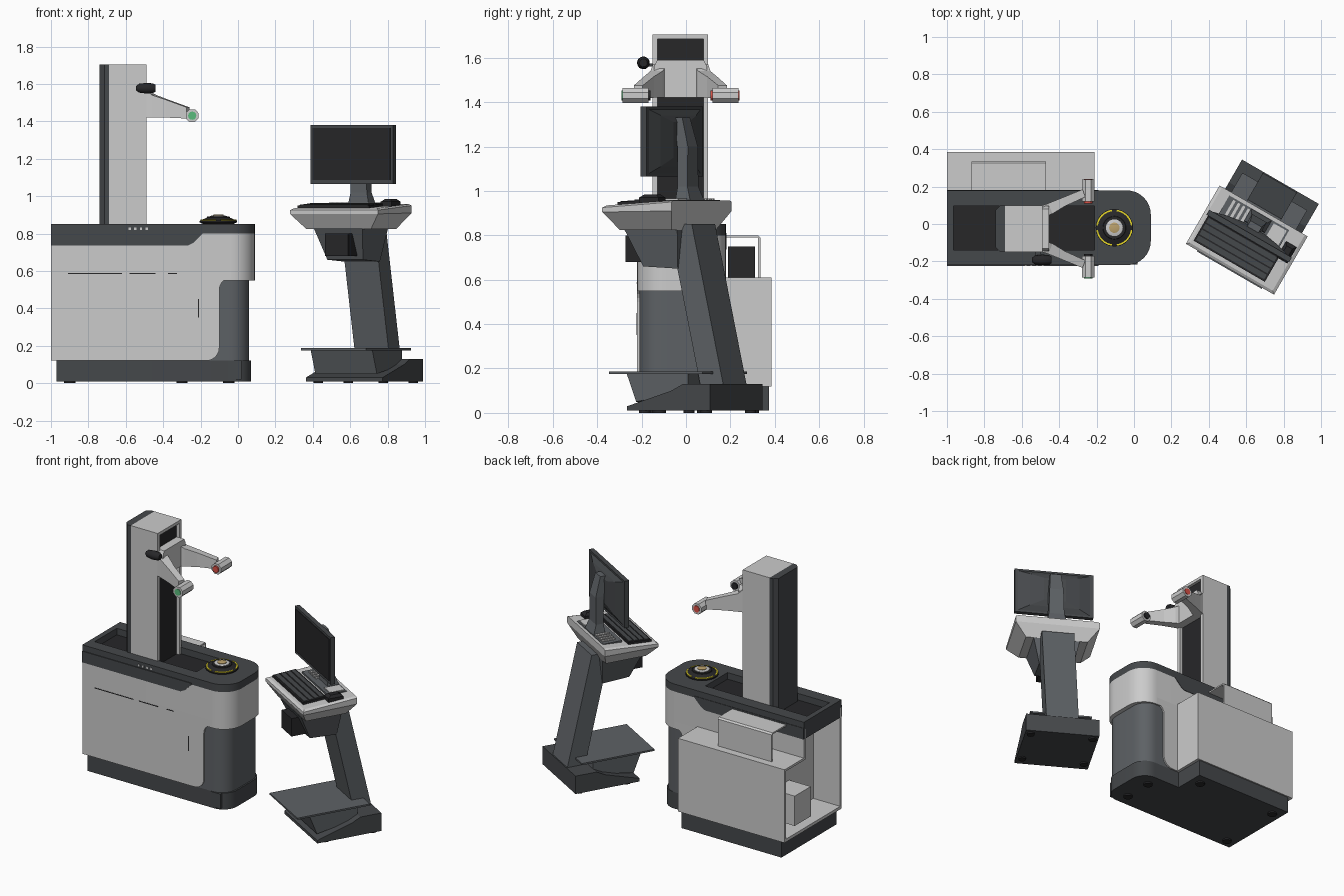
import bpy, bmesh
from math import sin, cos, pi, radians
from mathutils import Matrix, Vector

if "Cube" in bpy.data.objects:
    bpy.data.objects.remove(bpy.data.objects["Cube"])

LIGHT, MID, DARK, BLACK = (.58, .59, .58, 1), (.11, .12, .13, 1), (.06, .065, .07, 1), (.02, .02, .022, 1)
YELLOW, RED, GREEN, GOLD = (.8, .68, .02, 1), (.7, .08, .06, 1), (.1, .5, .2, 1), (.5, .36, .15, 1)
mats = {}


def material(col):
    if col not in mats:
        mats[col] = bpy.data.materials.new("finish_%d" % len(mats))
        mats[col].diffuse_color = col
    return mats[col]


def loft(name, rings, col, M=None, smooth=False):
    """Skin rings of equal length and cap both ends."""
    bm = bmesh.new()
    vs = [[bm.verts.new(p) for p in r] for r in rings]
    n = len(rings[0])
    for a, b in zip(vs, vs[1:]):
        for i in range(n):
            bm.faces.new((a[i], a[(i + 1) % n], b[(i + 1) % n], b[i]))
    bm.faces.new(vs[0])
    bm.faces.new(vs[-1])
    bmesh.ops.recalc_face_normals(bm, faces=bm.faces)
    me = bpy.data.meshes.new(name)
    bm.to_mesh(me)
    bm.free()
    if M:
        me.transform(M)
    ob = bpy.data.objects.new(name, me)
    bpy.context.collection.objects.link(ob)
    me.materials.append(material(col))
    if smooth:
        bpy.ops.object.select_all(action='DESELECT')
        ob.select_set(True)
        bpy.context.view_layer.objects.active = ob
        bpy.ops.object.shade_smooth_by_angle(angle=radians(35))
    return ob


def prism(name, pts, axis, a, b, col, M=None, smooth=False):
    """Extrude a 2D profile along x (y,z), y (x,z) or z (x,y)."""
    put = {'x': lambda p, t: (t, *p), 'y': lambda p, t: (p[0], t, p[1]), 'z': lambda p, t: (*p, t)}[axis]
    return loft(name, [[put(p, t) for p in pts] for t in (a, b)], col, M, smooth)


def box(name, x0, x1, y0, y1, z0, z1, col, M=None):
    return prism(name, [(x0, y0), (x1, y0), (x1, y1), (x0, y1)], 'z', z0, z1, col, M)


def rect(x0, x1, y0, y1, z0, z1=None):
    """Ring whose front edge is at z0 and back edge at z1."""
    z1 = z0 if z1 is None else z1
    return [(x0, y0, z0), (x1, y0, z0), (x1, y1, z1), (x0, y1, z1)]


def arc(cx, cy, r, a0, a1, n):
    return [(cx + r * cos(radians(a0 + (a1 - a0) * i / n)), cy + r * sin(radians(a0 + (a1 - a0) * i / n)))
            for i in range(n + 1)]


def footprint(x0, x1, y0, y1, r):
    """Rectangle with its two right-hand corners rounded."""
    return [(x0, y0)] + arc(x1 - r, y0 + r, r, -90, 0, 8) + arc(x1 - r, y1 - r, r, 0, 90, 8) + [(x0, y1)]


def turned(name, cx, cy, prof, col, n=32):
    loft(name, [[(x, y, z) for x, y in arc(cx, cy, r, 0, 360 - 360 / n, n - 1)] for r, z in prof], col, None, True)


# cabinet: plinth, dark lower end, light body and upper shell
prism("cabinet_plinth", footprint(-.97, .07, -.21, .17, .1), 'z', .01, .12, DARK, None, True)
box("rear_plinth", -.97, -.23, .16, .375, .01, .12, DARK)
prism("lower_end_column", footprint(-.2, .06, -.21, .17, .1), 'z', .12, .56, MID, None, True)
box("column_kick_panel", -.05, .02, -.216, -.2, .02, .12, DARK)
side = [(-.8, .12), (-.2, .12)] + arc(-.17, .19, .07, -80, 0, 5) + [(-.1, .5)] + arc(-.04, .5, .06, 180, 90, 5) + [(-.04, .6), (-.8, .6)]
prism("cabinet_body", side, 'y', -.22, .18, LIGHT)
prism("upper_shell", footprint(-.8, .09, -.22, .18, .13), 'z', .55, .8, LIGHT, None, True)

# open service bay at the left end
box("bay_front_wall", -1, -.8, -.22, -.205, .12, .8, LIGHT)
box("bay_inner_wall", -1, -.8, .165, .18, .6, .8, LIGHT)
box("bay_floor", -1, -.8, -.22, .385, .12, .14, LIGHT)
box("bay_rear_wall", -1, -.8, .37, .385, .12, .61, LIGHT)
box("bay_roof", -1, -.8, .165, .385, .595, .61, LIGHT)
box("bay_module", -.96, -.8, .05, .22, .16, .36, LIGHT)
box("rear_housing", -.8, -.21, .18, .385, .12, .61, LIGHT)

# sheet cover and fan on the rear housing
prism("fan_cover", [(.18, .8), (.325, .8), (.335, .79), (.335, .61), (.325, .61), (.325, .79), (.18, .79)], 'x', -.87, -.47, LIGHT)
box("fan", -.75, -.6, .19, .31, .61, .75, BLACK)

# dark worktop made of rails around a sunken tray
prism("worktop_end", footprint(-.21, .09, -.22, .18, .13), 'z', .8, .85, DARK, None, True)
box("worktop_front_rail", -1, -.21, -.22, -.14, .8, .85, DARK)
box("worktop_rear_rail", -1, -.21, .095, .18, .8, .85, DARK)
box("worktop_left_rail", -1, -.965, -.14, .095, .8, .85, DARK)
box("tray_floor", -.97, -.2, -.15, .1, .795, .806, BLACK)
fascia = [(-1, .735), (-.27, .735), (-.24, .75), (-.19, .8), (-.19, .81), (-1, .81)]
prism("front_fascia", fascia, 'y', -.225, -.2, DARK)
prism("rear_fascia", fascia, 'y', .165, .183, DARK)
box("left_fascia", -1, -.985, -.22, .18, .735, .81, DARK)

# front seams and buttons
for i, (x0, x1, z0, z1) in enumerate([(-.91, -.62, .583, .588), (-.58, -.44, .583, .588), (-.375, -.325, .583, .588), (-.214, -.209, .35, .45)]):
    box("panel_slot_%d" % i, x0, x1, -.222, -.21, z0, z1, BLACK)
for i in range(4):
    box("button_%d" % i, -.585 + i * .03, -.572 + i * .03, -.224, -.21, .82, .832, LIGHT)

# turntable
TX, TY = -.105, -.02
turned("turntable", TX, TY, [(.08, .85), (.1, .86), (.1, .868), (.062, .885), (.06, .89)], BLACK)
for i in range(4):
    a = 90 * i + 8
    prism("turntable_mark_%d" % i, arc(TX, TY, .097, a, a + 74, 8) + arc(TX, TY, .089, a + 74, a, 8), 'z', .866, .875, YELLOW)
turned("turntable_ring", TX, TY, [(.045, .888), (.045, .893), (.036, .896)], LIGHT)
turned("turntable_hub", TX, TY, [(.028, .89), (.028, .9), (.02, .902)], GOLD, 16)

# tower with a slot facing the turntable
box("tower_core", -.69, -.53, -.15, .1, .8, 1.705, LIGHT)
box("tower_side_front", -.53, -.49, -.15, -.128, .8, 1.705, LIGHT)
box("tower_side_rear", -.53, -.49, .078, .1, .8, 1.705, LIGHT)
box("tower_top", -.53, -.49, -.128, .078, 1.685, 1.705, LIGHT)
box("tower_slot", -.535, -.51, -.128, .078, .8, 1.685, BLACK)
prism("tower_back", [(-.69, -.15), (-.69, .1), (-.715, .1), (-.74, .075), (-.74, -.125), (-.715, -.15)], 'z', .8, 1.705, DARK)

# carriage and the two mirrored arms
CY = -.025
prism("carriage", [(CY - .12, 1.42), (CY + .12, 1.42), (CY + .12, 1.56), (CY + .105, 1.59), (CY - .105, 1.59), (CY - .12, 1.56)], 'x', -.52, -.455, LIGHT)
for s, side_name in ((-1, "front"), (1, "rear")):
    path = [(-.49, .06, -.49, .125, 1.42, 1.57), (-.435, .08, -.46, .135, 1.42, 1.54),
            (-.37, .12, -.385, .165, 1.42, 1.515), (-.26, .17, -.275, .21, 1.415, 1.475)]
    loft(side_name + "_arm", [[(a, CY + s * b, z0), (c, CY + s * d, z0), (c, CY + s * d, z1), (a, CY + s * b, z1)]
                              for a, b, c, d, z0, z1 in path], LIGHT)
    tip = [(x, z) for x, z in arc(-.245, 1.43, .037, 22, 337, 7)]
    prism(side_name + "_arm_tip", tip, 'y', CY + s * .145, CY + s * .262, LIGHT)
    dot = arc(-.245, 1.43, .022, 0, 330, 11)
    prism(side_name + "_tip_sensor", dot, 'y', CY + s * .135, CY + s * .15, RED if s > 0 else BLACK)
    prism(side_name + "_tip_lamp", dot, 'y', CY + s * .255, CY + s * .266, GREEN if s < 0 else RED)

# small camera beside the tower
cam = Matrix.Translation((-.49, -.192, 1.577)) @ Matrix.Rotation(radians(20), 4, 'X')
loft("camera", [[(x, y, z) for y, z in arc(0, 0, r, 0, 330, 11)] for x, r in
                ((-.055, .012), (-.04, .024), (0, .029), (.035, .026), (.05, .018))], BLACK, cam, True)
box("camera_bracket", -.53, -.5, -.185, -.145, 1.56, 1.575, DARK)

# operator desk, turned 30 degrees; local x is width and y is depth
K = Matrix.Translation((.603, -.086, 0)) @ Matrix.Rotation(radians(-30), 4, 'Z')
prism("desk_base", [(-.07, .01), (-.07, .03), (.16, .1), (.22, .13), (.36, .13), (.36, .01)], 'x', -.237, .237, DARK, K)
prism("footrest_support", [(-.1, .178), (-.05, .05), (.22, .1), (.22, .178)], 'x', -.19, .19, MID, K)
box("footrest", -.2, .2, -.186, .3, .176, .187, MID, K)
loft("desk_column", [rect(-.105, .105, .24, .36, .1), rect(-.105, .105, .07, .19, .85)], MID, K)
loft("desk_top", [rect(-.2, .2, -.13, .14, .825), rect(-.272, .272, -.18, .18, .905, .91),
                  rect(-.272, .272, -.18, .18, .925, .95), rect(-.255, .255, -.165, .18, .935, .957)], LIGHT, K)
loft("under_desk_housing", [rect(-.11, .11, -.06, .12, .66, .65), rect(-.15, .15, -.137, .14, .83)], MID, K)
box("controller_holder", -.06, .08, -.17, -.06, .68, .8, BLACK, K)

# keyboard, trackball and rear tray on the desk
loft("keyboard", [rect(-.245, .195, -.145, .01, .93, .94), rect(-.245, .195, -.145, .01, .95, .96)], BLACK, K)
for i in range(4):
    y = -.135 + i * .036
    box("key_row_%d" % i, -.235, .185, y, y + .028, .945, .955 + i * .003, DARK, K)
loft("trackball_body", [rect(.185, .25, .0, .1, .945), rect(.185, .25, .0, .1, .97), rect(.2, .235, .02, .08, .985)], BLACK, K)
box("desk_recess", -.2, .17, .03, .16, .94, .959, MID, K)
for i in range(4):
    box("tray_rib_%d" % i, -.17 + i * .03, -.155 + i * .03, .06, .15, .95, .966, LIGHT, K)
box("document_tray", .08, .16, .05, .15, .95, .966, LIGHT, K)

# monitor and stand
box("monitor", -.255, .255, .01, .04, 1.065, 1.38, DARK, K)
box("monitor_screen", -.24, .24, .006, .015, 1.085, 1.365, BLACK, K)
loft("monitor_back", [[(u * a, v, z) for u, z in ((-1, z0), (1, z0), (1, z1), (-1, z1))]
                      for v, a, z0, z1 in ((.038, .24, 1.075, 1.37), (.06, .16, 1.11, 1.34), (.075, .07, 1.15, 1.31))], DARK, K)
loft("monitor_stand", [rect(-.065, .065, .08, .16, .95), rect(-.05, .05, .085, .135, 1.02), rect(-.045, .045, .08, .135, 1.2),
                       rect(-.035, .035, .06, .1, 1.33)], MID, K)

# levelling feet
for i, (x, y) in enumerate([(-.9, -.15), (-.9, .3), (-.3, .3), (-.05, -.12), (-.05, .08)]):
    turned("cabinet_foot_%d" % i, x, y, [(.03, 0), (.03, .015)], BLACK, 12)
for i, (u, v) in enumerate([(-.2, 0), (.2, 0), (-.2, .32), (.2, .32)]):
    p = K @ Vector((u, v, 0))
    turned("desk_foot_%d" % i, p.x, p.y, [(.025, 0), (.025, .015)], BLACK, 12)

for m in bpy.data.materials:
    if m.users and not m.is_grease_pencil:
        m.use_nodes = True
        m.node_tree.nodes["Principled BSDF"].inputs["Base Color"].default_value = m.diffuse_color
